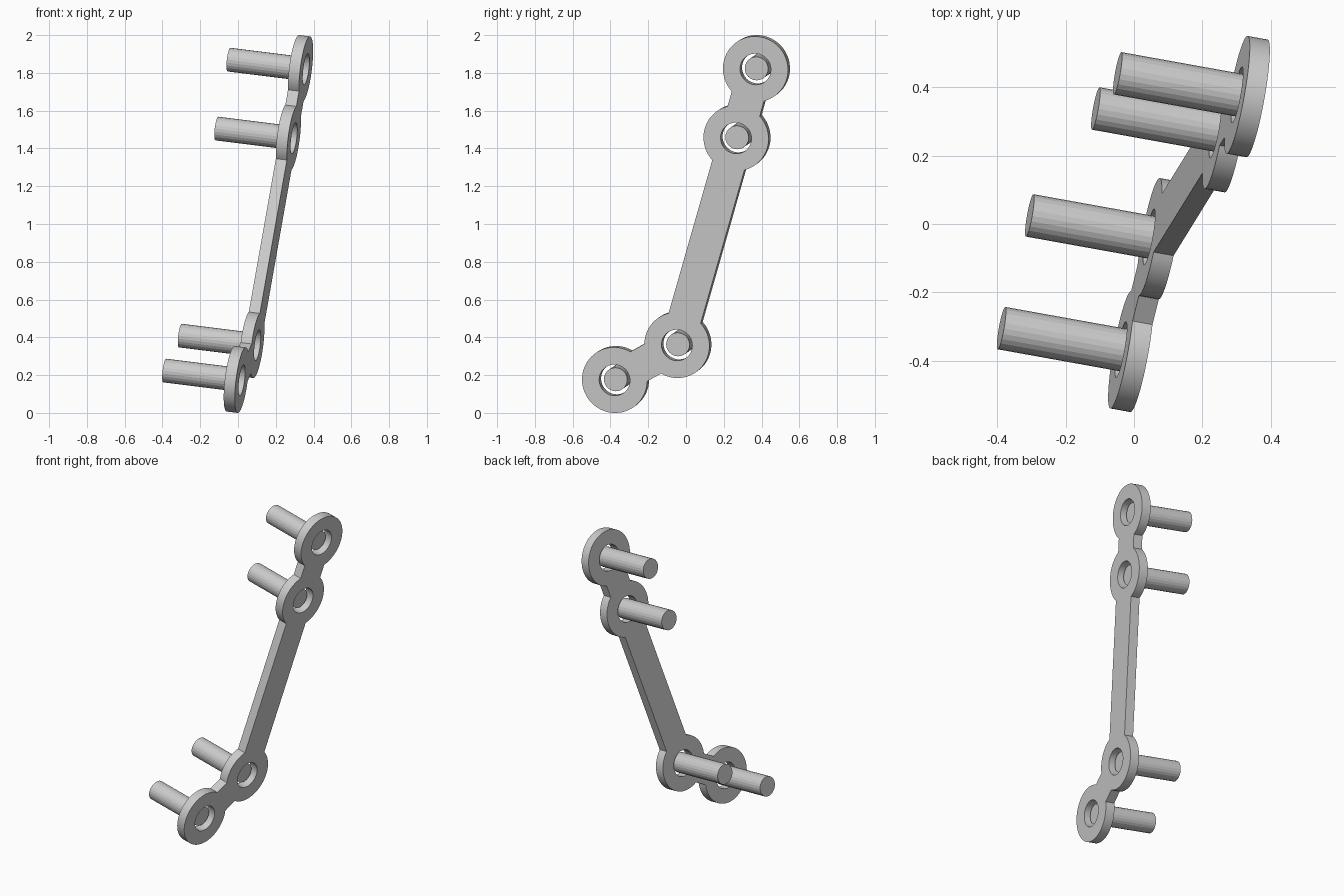
import bpy
import math
from mathutils import Vector, Matrix

cube = bpy.data.objects.get("Cube")
if cube:
    bpy.data.objects.remove(cube, do_unlink=True)

RING_R, HOLE_R, PIN_R = 0.175, 0.083, 0.063
BAR_HALF, THICK, PIN_LEN = 0.09, 0.06, 0.388

# Tilted plate plane: outward normal and ring centres (y, z), bottom to top
normal = Vector((1, -0.18, -0.125)).normalized()
origin = Vector((0.331, 0.373, 1.823))
rot = normal.to_track_quat('Z', 'Y')


def on_plane(y, z):
    x = origin.x + 0.18 * (y - origin.y) + 0.125 * (z - origin.z)
    return Vector((x, y, z))


centres = [on_plane(y, z) for y, z in
           ((-0.373, 0.177), (-0.043, 0.362), (0.27, 1.458), (0.373, 1.823))]
flat = [(rot.inverted() @ (c - origin)).to_2d() for c in centres]


def arc(centre, radius, start, span, steps):
    return [centre + radius * Vector((math.cos(start + span * i / steps),
                                      math.sin(start + span * i / steps)))
            for i in range(steps + 1)]


def heading(a, b):
    d = b - a
    return math.atan2(d.y, d.x)


def add_spline(curve, points):
    spline = curve.splines.new('POLY')
    spline.points.add(len(points) - 1)
    for p, co in zip(spline.points, points):
        p.co = (co.x, co.y, 0, 1)
    spline.use_cyclic_u = True


# Linked plate: one outline walked up and back down the chain of rings
outline = []
path = [0, 1, 2, 3, 2, 1]
half = math.asin(BAR_HALF / RING_R)
for i, node in enumerate(path):
    here, prev, nxt = flat[node], flat[path[i - 1]], flat[path[(i + 1) % len(path)]]
    start = heading(here, prev)
    span = 2 * math.pi if prev == nxt else (heading(here, nxt) - start) % (2 * math.pi)
    span -= 2 * half
    outline += arc(here, RING_R, start + half, span, max(6, round(span * 10)))

curve = bpy.data.curves.new("linked_plate", 'CURVE')
curve.dimensions = '2D'
curve.fill_mode = 'BOTH'
curve.extrude = THICK / 2
add_spline(curve, outline)
for c in flat:
    add_spline(curve, arc(c, HOLE_R, 0, 2 * math.pi, 48)[:-1])

plate = bpy.data.objects.new("linked_plate", curve)
bpy.context.collection.objects.link(plate)
plate.matrix_world = Matrix.Translation(origin) @ rot.to_matrix().to_4x4()
bpy.ops.object.select_all(action='DESELECT')
plate.select_set(True)
bpy.context.view_layer.objects.active = plate
bpy.ops.object.convert(target='MESH')
bpy.ops.object.mode_set(mode='EDIT')
bpy.ops.mesh.select_all(action='SELECT')
bpy.ops.mesh.remove_doubles(threshold=0.0001)
bpy.ops.mesh.normals_make_consistent(inside=False)
bpy.ops.object.mode_set(mode='OBJECT')
bpy.ops.object.shade_smooth_by_angle(angle=math.radians(30))

# Pins start halfway through each hole and stick out of the back
names = ["bottom_pin", "lower_middle_pin", "upper_middle_pin", "top_pin"]
for name, c in zip(names, centres):
    bpy.ops.mesh.primitive_cylinder_add(vertices=24, radius=PIN_R, depth=PIN_LEN,
                                        location=c - normal * PIN_LEN / 2,
                                        rotation=rot.to_euler())
    bpy.context.object.name = name
